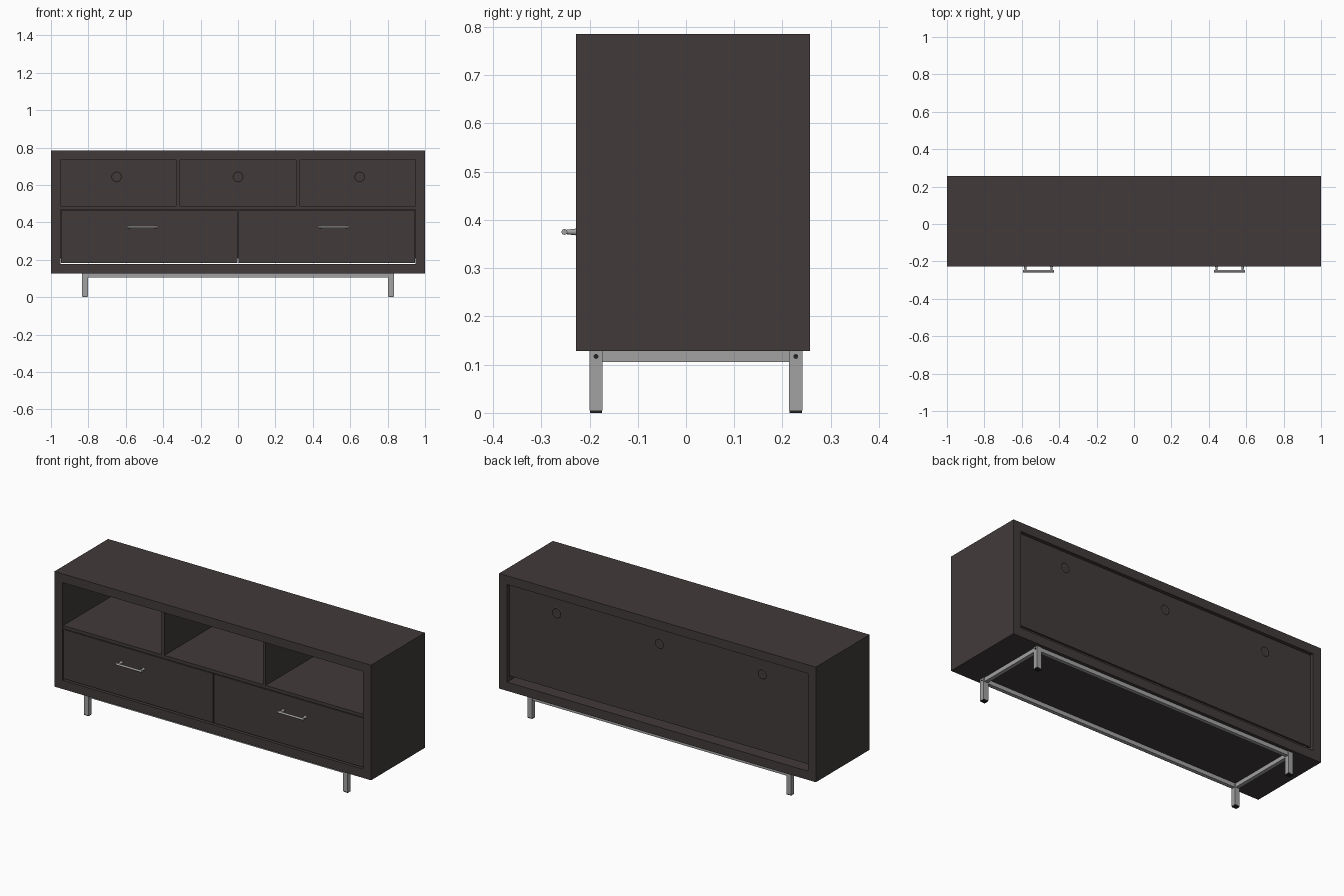
import bpy, math

if "Cube" in bpy.data.objects:
    bpy.data.objects.remove(bpy.data.objects["Cube"])


def mat(name, r, g, b):
    m = bpy.data.materials.new(name)
    m.diffuse_color = (r, g, b, 1)
    m.use_nodes = True
    m.node_tree.nodes["Principled BSDF"].inputs["Base Color"].default_value = m.diffuse_color
    return m


WOOD = mat("dark brown wood", 0.053, 0.044, 0.042)
METAL = mat("brushed metal", 0.36, 0.36, 0.36)
BLACK = mat("black plastic", 0.018, 0.017, 0.017)


def finish(name, m):
    o = bpy.context.object
    o.name = name
    o.data.materials.append(m)
    return o


def box(name, x0, x1, y0, y1, z0, z1, m=WOOD):
    bpy.ops.mesh.primitive_cube_add(size=1, location=((x0 + x1) / 2, (y0 + y1) / 2, (z0 + z1) / 2))
    o = finish(name, m)
    o.scale = (x1 - x0, y1 - y0, z1 - z0)
    bpy.ops.object.transform_apply(location=False, rotation=False, scale=True)
    return o


def rod(name, loc, r1, r2, depth, rot, m, sides=16):
    bpy.ops.mesh.primitive_cone_add(vertices=sides, radius1=r1, radius2=r2, depth=depth,
                                    location=loc, rotation=rot)
    o = finish(name, m)
    bpy.ops.object.shade_smooth_by_angle()
    return o


F, B = -0.228, 0.257          # cabinet front and back
Z0, Z1, T = 0.128, 0.785, 0.05  # cabinet bottom, top, board thickness
PANEL = 0.225                 # inner face of back panel
ALONG_Y = (math.pi / 2, 0, 0)
ALONG_X = (0, math.pi / 2, 0)

# Cabinet shell
box("top_board", -1, 1, F, B, Z1 - T, Z1)
box("bottom_board", -1, 1, F, B, Z0, Z0 + T)
for s, side in ((-1, "left"), (1, "right")):
    a, b = sorted((s * 0.95, s * 1.0))
    box(side + "_side_board", a, b, F, B, Z0 + T, Z1 - T)
box("back_panel", -0.95, 0.95, PANEL, PANEL + 0.012, 0.207, Z1 - T)
box("middle_shelf", -0.95, 0.95, F + 0.008, PANEL, 0.469, 0.487)

# Shelf dividers
for s, side in ((-1, "left"), (1, "right")):
    box(side + "_divider", s * 0.32 - 0.009, s * 0.32 + 0.009, F + 0.008, PANEL, 0.487, Z1 - T)

# Cable grommets, proud of the back panel on both faces
for i, x in enumerate((-0.65, 0, 0.65)):
    bpy.ops.mesh.primitive_torus_add(major_segments=32, minor_segments=8, major_radius=0.026,
                                     minor_radius=0.008, location=(x, PANEL + 0.006, 0.645),
                                     rotation=ALONG_Y)
    finish("cable_grommet_%d" % (i + 1), WOOD)
    bpy.ops.object.shade_smooth_by_angle()

# Drawers with handles
for s, side in ((-1, "left"), (1, "right")):
    a, b = sorted((s * 0.003, s * 0.947))
    box(side + "_drawer_front", a, b, F + 0.008, F + 0.028, 0.184, 0.465)
    a, b = sorted((s * 0.02, s * 0.93))
    box(side + "_drawer_box", a, b, F + 0.028, 0.19, 0.2, 0.42)
    cx = s * 0.511
    rod(side + "_handle_bar", (cx, -0.252, 0.375), 0.006, 0.006, 0.165, ALONG_X, METAL)
    for k in (-1, 1):
        rod(side + "_handle_post", (cx + k * 0.07, -0.236, 0.375), 0.004, 0.008, 0.034,
            (-math.pi / 2, 0, 0), METAL)

# Metal base frame: legs with feet and bolt heads
for s in (-1, 1):
    a, b = sorted((s * 0.803, s * 0.833))
    for y0, end in ((-0.2, "front"), (0.214, "back")):
        name = end + ("_left" if s < 0 else "_right")
        box(name + "_leg", a, b, y0, y0 + 0.027, 0.005, Z0, METAL)
        box(name + "_foot", a + 0.001, b - 0.001, y0 + 0.001, y0 + 0.026, 0, 0.005, BLACK)
        rod(name + "_bolt", (s * 0.833, y0 + 0.0135, 0.117), 0.005, 0.005, 0.003, ALONG_X, BLACK)
    box("side_rail", a + 0.004, b - 0.004, -0.173, 0.214, 0.105, Z0, METAL)
for y0, end in ((-0.2, "front"), (0.214, "back")):
    box(end + "_rail", -0.803, 0.803, y0 + 0.003, y0 + 0.024, 0.105, Z0, METAL)
